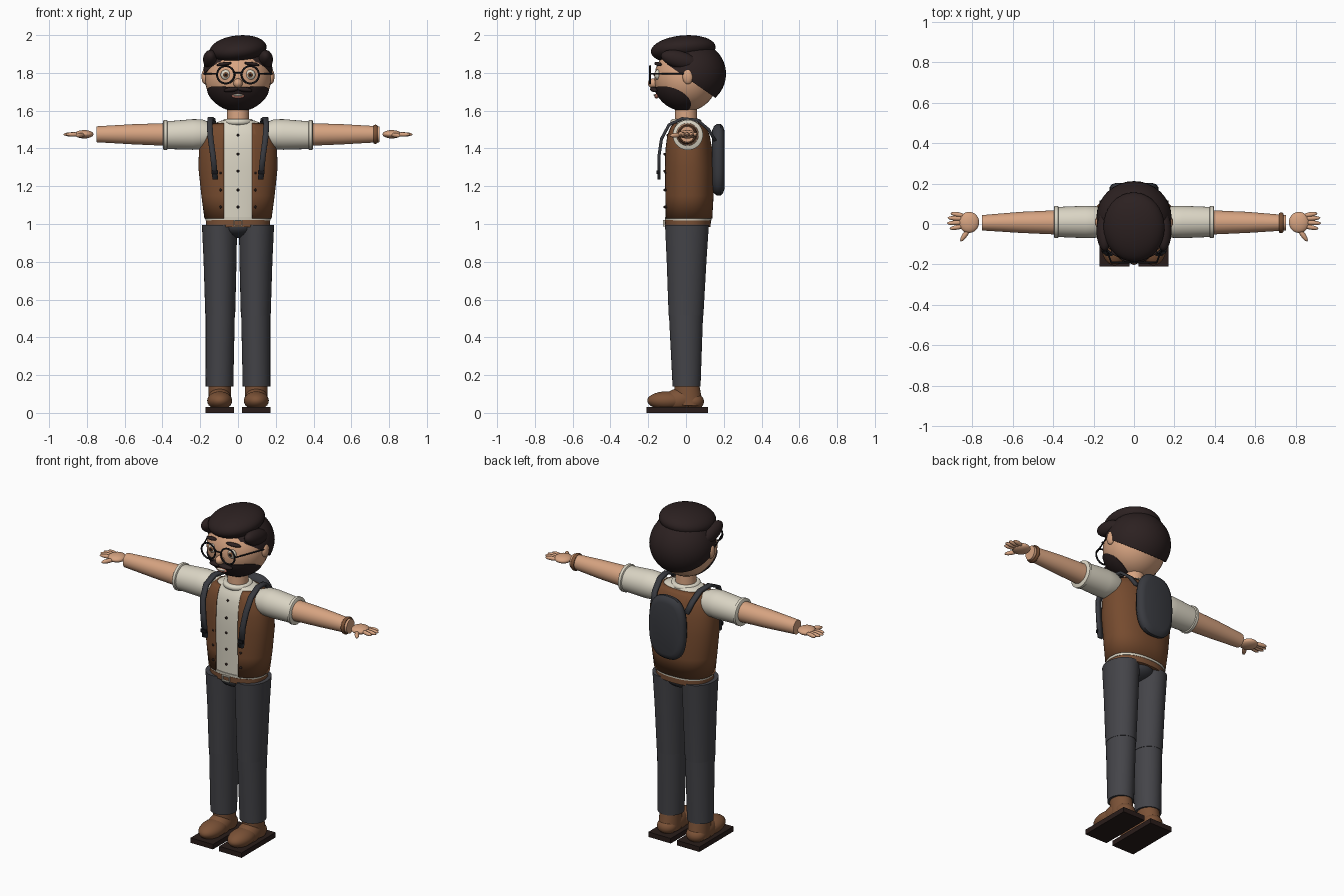
import bpy, bmesh, math
from mathutils import Matrix, Vector, Euler

cube = bpy.data.objects.get("Cube")
if cube:
    bpy.data.objects.remove(cube, do_unlink=True)


def material(name, *rgb):
    m = bpy.data.materials.new(name)
    m.use_nodes = True
    m.diffuse_color = (*rgb, 1)
    m.node_tree.nodes["Principled BSDF"].inputs["Base Color"].default_value = (*rgb, 1)
    return m


SKIN = material("skin", .68, .37, .22)
HAIR = material("dark hair", .025, .015, .015)
CREAM = material("cream cloth", .7, .66, .55)
VEST = material("vest brown", .18, .07, .028)
TROUSER = material("trouser grey", .058, .058, .066)
PACK = material("pack grey", .04, .042, .05)
LEATHER = material("shoe leather", .2, .085, .038)
SOLE = material("sole brown", .022, .012, .01)
BLACK = material("black", .008, .008, .01)
LIP = material("lip pink", .4, .15, .11)
parts = []


def finish(name, bm, mat):
    bmesh.ops.recalc_face_normals(bm, faces=bm.faces)
    me = bpy.data.meshes.new(name)
    bm.to_mesh(me)
    bm.free()
    me.materials.append(mat)
    ob = bpy.data.objects.new(name, me)
    bpy.context.collection.objects.link(ob)
    parts.append(ob)
    return ob


def place(loc, size, rot=(0, 0, 0)):
    turn = Euler([math.radians(a) for a in rot]).to_matrix().to_4x4()
    return Matrix.Translation(loc) @ turn @ Matrix.Diagonal((*size, 1))


def ball(name, mat, loc, radii, rot=(0, 0, 0), cut=None):
    bm = bmesh.new()
    bmesh.ops.create_uvsphere(bm, u_segments=32, v_segments=20, radius=1,
                              matrix=place(loc, radii, rot))
    if cut:
        bmesh.ops.bisect_plane(bm, geom=bm.verts[:] + bm.edges[:] + bm.faces[:],
                               plane_co=cut[0], plane_no=cut[1], clear_inner=True)
        bmesh.ops.edgeloop_fill(bm, edges=[e for e in bm.edges if e.is_boundary])
    return finish(name, bm, mat)


def box(name, mat, loc, size, rot=(0, 0, 0)):
    bm = bmesh.new()
    bmesh.ops.create_cube(bm, size=1, matrix=place(loc, size, rot))
    return finish(name, bm, mat)


def rod(name, mat, a, b, r, rounded=True):
    a, b = Vector(a), Vector(b)
    d = b - a
    m = Matrix.Translation((a + b) / 2) @ d.to_track_quat('Z', 'Y').to_matrix().to_4x4()
    bm = bmesh.new()
    if rounded:
        m = m @ Matrix.Diagonal((r, r, d.length / 2 + r / 2, 1))
        bmesh.ops.create_uvsphere(bm, u_segments=16, v_segments=12, radius=1, matrix=m)
    else:
        bmesh.ops.create_cone(bm, cap_ends=True, segments=12, radius1=r, radius2=r,
                              depth=d.length, matrix=m)
    return finish(name, bm, mat)


def loft(name, mat, axis, sections, power=2, caps=True, seg=48):
    """Each section: position along the axis, centre u, centre v, radius u, radius v."""
    order = {'x': (2, 0, 1), 'y': (0, 2, 1), 'z': (0, 1, 2)}[axis]
    bm, rings = bmesh.new(), []
    for p, cu, cv, ru, rv in sections:
        ring = []
        for i in range(seg):
            c, s = math.cos(math.tau * i / seg), math.sin(math.tau * i / seg)
            u = cu + ru * math.copysign(abs(c) ** (2 / power), c)
            v = cv + rv * math.copysign(abs(s) ** (2 / power), s)
            ring.append(bm.verts.new([(u, v, p)[k] for k in order]))
        rings.append(ring)
    for a, b in zip(rings, rings[1:]):
        for i in range(seg):
            j = (i + 1) % seg
            bm.faces.new((a[i], a[j], b[j], b[i]))
    if caps:
        bm.faces.new(rings[0])
        bm.faces.new(rings[-1])
    return finish(name, bm, mat)


def ring(name, mat, loc, major, minor, rot=(0, 0, 0), stretch=1):
    bm = bmesh.new()
    n, k = 40, 10
    m = place(loc, (1, 1, stretch), rot)
    vs = [[bm.verts.new(m @ Vector(((major + minor * math.cos(math.tau * j / k)) * math.cos(math.tau * i / n),
                                    (major + minor * math.cos(math.tau * j / k)) * math.sin(math.tau * i / n),
                                    minor * math.sin(math.tau * j / k)))) for j in range(k)] for i in range(n)]
    for i in range(n):
        for j in range(k):
            bm.faces.new((vs[i][j], vs[(i + 1) % n][j], vs[(i + 1) % n][(j + 1) % k], vs[i][(j + 1) % k]))
    return finish(name, bm, mat)


# Head and hair
HEAD = Vector((0, 0, 1.77))
ball("head", SKIN, HEAD, (.175, .168, .174))
ball("hair_back", HAIR, (0, .03, 1.795), (.186, .182, .175), cut=((0, .03, 1.755), (0, .57, .82)))
ball("hair_top", HAIR, (0, -.015, 1.925), (.152, .172, .072), (5, -6, 0))
loft("neck", SKIN, 'z', [(1.5, 0, 0, .06, .06), (1.64, 0, 0, .056, .056)])
ball("nose", SKIN, (0, -.172, 1.745), (.024, .03, .026))

# Beard: head shell trimmed by an upright oval seen from the side
beard = ball("beard", HAIR, HEAD, (.18, .178, .175))
bm = bmesh.new()
bmesh.ops.create_cone(bm, cap_ends=True, segments=48, radius1=1, radius2=1, depth=1,
                      matrix=place((0, -.09, 1.66), (.118, .064, .6), (-18, 0, 0))
                      @ Matrix.Diagonal((1, 1, 1, 1)))
bm.free()
bm = bmesh.new()
turn = place((0, -.088, 1.657), (1, .118, .066), (-17, 0, 0)) @ Matrix.Rotation(math.pi / 2, 4, 'Y')
bmesh.ops.create_cone(bm, cap_ends=True, segments=48, radius1=1, radius2=1, depth=1, matrix=turn)
cutter = finish("beard_cutter", bm, HAIR)
parts.remove(cutter)
cutter.hide_render = True
mod = beard.modifiers.new("trim", 'BOOLEAN')
mod.operation, mod.solver, mod.object = 'INTERSECT', 'EXACT', cutter
bpy.context.view_layer.objects.active = beard
bpy.ops.object.modifier_apply(modifier="trim")
bpy.data.objects.remove(cutter, do_unlink=True)
ball("lips", LIP, (0, -.156, 1.677), (.034, .012, .013))
ball("teeth", CREAM, (0, -.162, 1.682), (.027, .01, .006))
rod("glasses_bridge", BLACK, (-.02, -.19, 1.8), (.02, -.19, 1.8), .004, False)

for s, side in ((1, "left"), (-1, "right")):
    # Face details
    ball(side + "_ear", SKIN, (s * .175, .01, 1.78), (.018, .028, .04))
    ball(side + "_side_hair", HAIR, (s * .145, -.035, 1.87), (.04, .1, .046), (-15, 0, 0))
    ball(side + "_eye", CREAM, (s * .065, -.15, 1.79), (.027, .016, .027))
    ball(side + "_iris", VEST, (s * .065, -.161, 1.79), (.015, .008, .015))
    ball(side + "_pupil", BLACK, (s * .065, -.166, 1.79), (.008, .005, .008))
    ball(side + "_eyebrow", HAIR, (s * .074, -.148, 1.847), (.043, .016, .01), (0, s * 8, s * 18))
    ball(side + "_moustache", HAIR, (s * .035, -.17, 1.712), (.042, .018, .013), (0, s * 8, s * 14))
    ring(side + "_glasses_rim", BLACK, (s * .065, -.19, 1.79), .046, .005, (90, 0, 0))
    rod(side + "_glasses_arm", BLACK, (s * .112, -.19, 1.795), (s * .183, -.005, 1.795), .004, False)

    # Arms
    loft(side + "_sleeve", CREAM, 'x', [(s * .13, .01, 1.475, .06, .055), (s * .19, .01, 1.475, .078, .079),
                                        (s * .24, .01, 1.474, .08, .081), (s * .38, .01, 1.47, .074, .073)])
    loft(side + "_sleeve_cuff", CREAM, 'x', [(s * .372, .01, 1.471, .074, .074), (s * .376, .01, 1.471, .08, .08),
                                             (s * .392, .01, 1.471, .08, .08), (s * .396, .01, 1.471, .074, .074)])
    loft(side + "_forearm", SKIN, 'x', [(s * .38, .008, 1.474, .06, .06), (s * .56, .008, 1.475, .052, .053),
                                        (s * .75, .006, 1.475, .038, .042)])
    ball(side + "_palm", SKIN, (s * .815, .008, 1.475), (.05, .052, .022))
    for k, (y, tip) in enumerate(((.052, .9), (.03, .915), (.004, .918), (-.022, .905))):
        rod(f"{side}_finger_{k}", SKIN, (s * .84, y * .7 + .005, 1.475), (s * tip, y, 1.474), .0115)
    rod(side + "_thumb", SKIN, (s * .815, -.025, 1.472), (s * .853, -.08, 1.468), .0125)

    # Legs and shoes
    loft(side + "_shin", TROUSER, 'z', [(.14, s * .098, .003, .073, .074), (.515, s * .094, 0, .077, .09)])
    loft(side + "_thigh", TROUSER, 'z', [(.515, s * .094, 0, .079, .092), (.8, s * .095, .003, .087, .105),
                                         (.995, s * .098, .005, .093, .116)])
    loft(side + "_ankle", LEATHER, 'z', [(.04, s * .097, .015, .06, .075), (.145, s * .097, .005, .06, .066)])
    ball(side + "_shoe_toe", LEATHER, (s * .097, -.1, .065), (.066, .105, .049))
    ball(side + "_shoe_instep", LEATHER, (s * .097, -.03, .07), (.062, .1, .062), (10, 0, 0))
    ball(side + "_shoe_heel", LEATHER, (s * .097, .04, .06), (.058, .055, .045))
    box(side + "_sole", SOLE, (s * .096, -.047, .015), (.15, .326, .03))

    # Pack strap over the shoulder
    path = ((.12, -.143, 1.235), (.132, -.143, 1.36), (.145, -.13, 1.45), (.15, -.09, 1.525),
            (.145, -.02, 1.558), (.135, .06, 1.55), (.125, .12, 1.5), (.11, .155, 1.44))
    bm = bmesh.new()
    rows = [[bm.verts.new((s * (x + w), y, z)) for w in (-.015, .015)] for x, y, z in path]
    for a, b in zip(rows, rows[1:]):
        bm.faces.new((a[0], a[1], b[1], b[0]))
    strap = finish(side + "_strap", bm, PACK)
    mod = strap.modifiers.new("thickness", 'SOLIDIFY')
    mod.thickness, mod.offset = .016, 0
    box(side + "_strap_clip", BLACK, (s * .123, -.15, 1.275), (.036, .014, .018))

    # Vest buttons
    for k, z in enumerate((1.09, 1.18, 1.27)):
        ball(f"{side}_vest_button_{k}", SOLE, (s * .092, -.105, z), (.007, .008, .007))

# Torso: shirt body, open vest, hem, belt
body = [(1.03, 0, .012, .178, .127), (1.15, 0, .015, .194, .131), (1.3, 0, .015, .21, .133),
        (1.4, 0, .012, .206, .126), (1.47, 0, .01, .19, .115), (1.515, 0, .01, .165, .098),
        (1.535, 0, .008, .13, .08)]
loft("shirt", CREAM, 'z', [(z, u, v, a - .009, b - .007) for z, u, v, a, b in body]
     + [(1.548, 0, .005, .085, .07)], 2.3, seg=64)
vest = loft("vest", VEST, 'z', body, 2.3, False, seg=64)
bm = bmesh.new()
bm.from_mesh(vest.data)
for x in (-.075, .075):
    bmesh.ops.bisect_plane(bm, geom=bm.verts[:] + bm.edges[:] + bm.faces[:],
                           plane_co=(x, 0, 0), plane_no=(1, 0, 0))
front = [f for f in bm.faces if f.calc_center_median().y < 0 and abs(f.calc_center_median().x) < .075]
bmesh.ops.delete(bm, geom=front, context='FACES')
bm.to_mesh(vest.data)
bm.free()
mod = vest.modifiers.new("thickness", 'SOLIDIFY')
mod.thickness, mod.offset = .01, -1
loft("shirt_hem", CREAM, 'z', [(1.018, 0, .012, .172, .122), (1.036, 0, .012, .175, .124)], 2.3)
loft("belt", LEATHER, 'z', [(.985, 0, .01, .168, .12), (1.02, 0, .01, .17, .122)], 2.3)
ring("collar", CREAM, (0, 0, 1.54), .066, .017)
for z in (1.09, 1.18, 1.28, 1.37, 1.47):
    ball("shirt_button", SOLE, (0, -.112 if z < 1.4 else -.096, z), (.007, .008, .007))
for x in (-.022, .022):
    box("buckle_side", CREAM, (x, -.115, 1.004), (.005, .012, .034))
for z in (.989, 1.019):
    box("buckle_bar", CREAM, (0, -.115, z), (.048, .012, .005))
ball("trouser_seat", PACK, (0, .005, .985), (.105, .112, .06))

# Back pack and wristband
loft("back_pack", PACK, 'y', [(.138, 0, 1.34, .09, .155), (.148, 0, 1.34, .11, .178), (.165, 0, 1.34, .12, .19),
                              (.182, 0, 1.34, .12, .19), (.196, 0, 1.34, .11, .178), (.203, 0, 1.34, .09, .155)], 2.7)
ring("wristband", LEATHER, (.727, .006, 1.475), .044, .007, (0, 90, 0), 1.6)

# Smooth shading with crisp edges
bpy.ops.object.select_all(action='DESELECT')
for ob in parts:
    ob.select_set(True)
bpy.context.view_layer.objects.active = parts[0]
bpy.ops.object.shade_smooth_by_angle(angle=math.radians(40))
